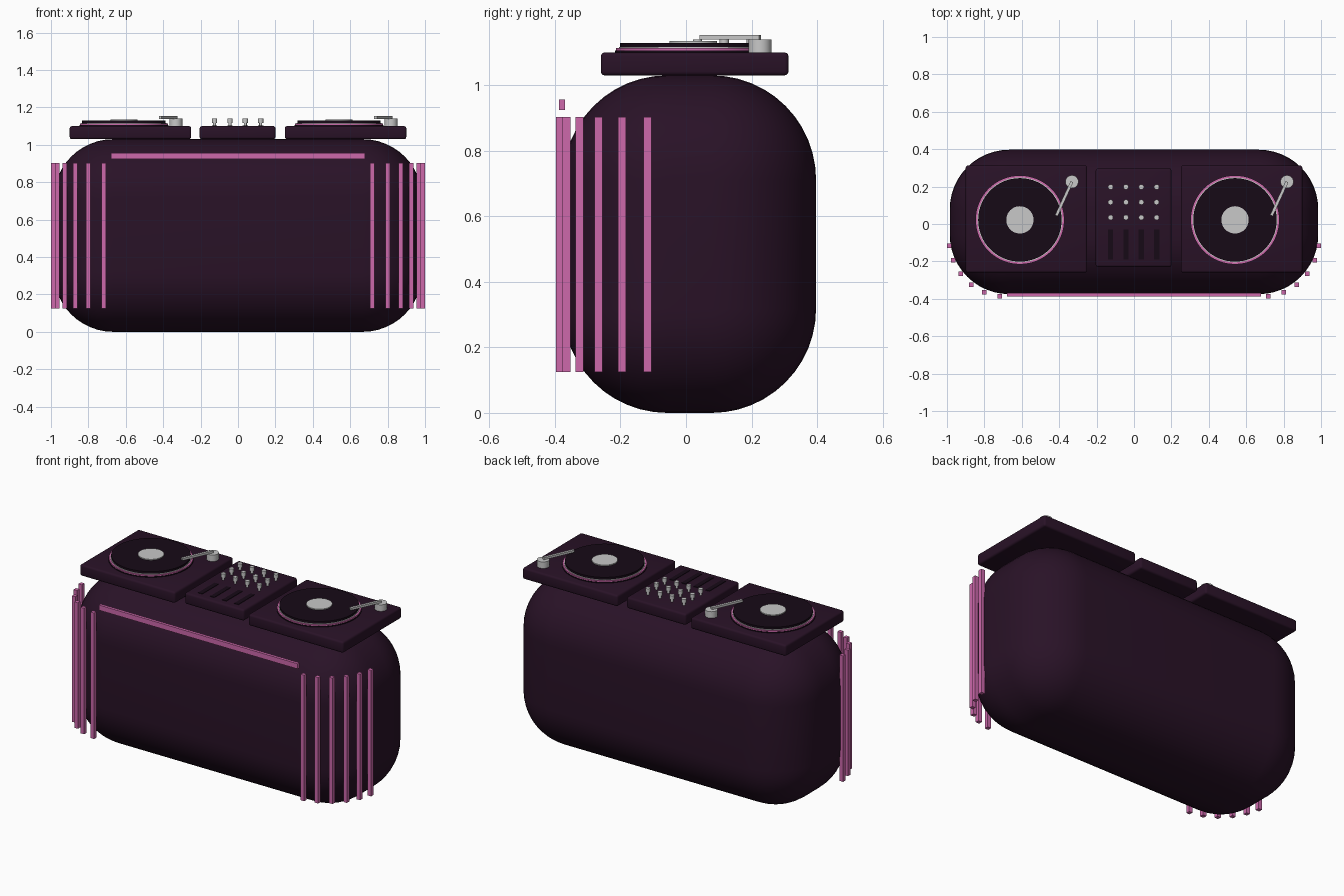
import bpy, math
from mathutils import Vector

cube = bpy.data.objects.get("Cube")
if cube:
    bpy.data.objects.remove(cube, do_unlink=True)


def material(name, rgb, rough=0.6):
    m = bpy.data.materials.new(name)
    m.use_nodes = True
    color = (*rgb, 1)
    m.diffuse_color = color
    bsdf = m.node_tree.nodes["Principled BSDF"]
    bsdf.inputs["Base Color"].default_value = color
    bsdf.inputs["Roughness"].default_value = rough
    return m


PLUM = material("dark plum", (0.022, 0.006, 0.020))
BLACK = material("near black", (0.008, 0.003, 0.008))
PINK = material("pink", (0.61, 0.14, 0.41))
SILVER = material("silver", (0.58, 0.58, 0.58))


def finish(name, mat, smooth):
    ob = bpy.context.object
    ob.name = name
    ob.data.materials.append(mat)
    if smooth:
        bpy.ops.object.shade_smooth_by_angle(angle=math.radians(35))
    return ob


def box(name, lo, hi, mat, bevel=0, segments=3):
    """Box between two corners, optionally with rounded edges."""
    lo, hi = Vector(lo), Vector(hi)
    bpy.ops.mesh.primitive_cube_add(size=1, location=(lo + hi) / 2)
    ob = bpy.context.object
    ob.scale = hi - lo
    bpy.ops.object.transform_apply(location=False, rotation=False, scale=True)
    if bevel:
        mod = ob.modifiers.new("rounding", 'BEVEL')
        mod.width = bevel
        mod.segments = segments
        mod.limit_method = 'ANGLE'
        bpy.ops.object.modifier_apply(modifier=mod.name)
    return finish(name, mat, bevel > 0)


def disc(name, x, y, z0, z1, r, mat, sides=64):
    bpy.ops.mesh.primitive_cylinder_add(
        vertices=sides, radius=r, depth=z1 - z0, location=(x, y, (z0 + z1) / 2))
    return finish(name, mat, True)


# Rounded booth body
box("booth_body", (-0.985, -0.375, 0), (0.985, 0.397, 1.03), PLUM, 0.318, 12)

# Light bars wrapping around both front corners
bar_spots = [(0.718, -0.385), (0.80, -0.365), (0.87, -0.325),
             (0.927, -0.267), (0.967, -0.195), (0.988, -0.117)]
h = 0.012
for side, sign in (("left", 1), ("right", -1)):
    for i, (x, y) in enumerate(bar_spots):
        x *= sign
        box(f"{side}_light_bar_{i + 1}", (x - h, y - h, 0.125),
            (x + h, y + h, 0.903), PINK)
box("front_light_strip", (-0.68, -0.388, 0.925), (0.68, -0.37, 0.957), PINK)

# Turntables
TOP = 1.10
for side, cx in (("left", 0.575), ("right", -0.575)):
    box(f"{side}_turntable", (cx - 0.325, -0.26, 1.03),
        (cx + 0.325, 0.313, TOP), PLUM, 0.012)
    px, py = cx - 0.035, 0.022
    disc(f"{side}_platter", px, py, TOP - 0.005, 1.106, 0.238, BLACK)
    disc(f"{side}_platter_ring", px, py, 1.104, 1.113, 0.236, PINK)
    disc(f"{side}_slipmat", px, py, 1.112, 1.116, 0.227, SILVER)
    disc(f"{side}_record", px, py, 1.114, 1.129, 0.223, BLACK)
    disc(f"{side}_record_label", px, py, 1.128, 1.135, 0.073, SILVER, 48)

    # Tonearm with pivot
    ax, ay = cx + 0.243, 0.226
    disc(f"{side}_tonearm_pivot", ax, ay, TOP - 0.005, 1.14, 0.035, SILVER, 24)
    start, end = Vector((ax, ay, 1.146)), Vector((ax - 0.083, 0.045, 1.146))
    span = end - start
    arm = box(f"{side}_tonearm", (-span.length / 2, -0.008, -0.007),
              (span.length / 2, 0.008, 0.007), SILVER)
    arm.location = (start + end) / 2
    arm.rotation_euler.z = math.atan2(span.y, span.x)

# Mixer with knobs and fader slots
box("mixer", (-0.205, -0.23, 1.03), (0.2, 0.297, TOP), PLUM, 0.012)
for col in range(4):
    x = -0.125 + col * 0.082
    box(f"fader_slot_{col + 1}", (x - 0.014, -0.19, TOP - 0.002),
        (x + 0.014, -0.03, TOP + 0.003), BLACK)
    for row in range(3):
        y = 0.035 + row * 0.0815
        disc(f"knob_stem_{row + 1}_{col + 1}", x, y, TOP - 0.003, 1.12, 0.008, SILVER, 12)
        disc(f"knob_{row + 1}_{col + 1}", x, y, 1.117, 1.14, 0.014, SILVER, 16)
